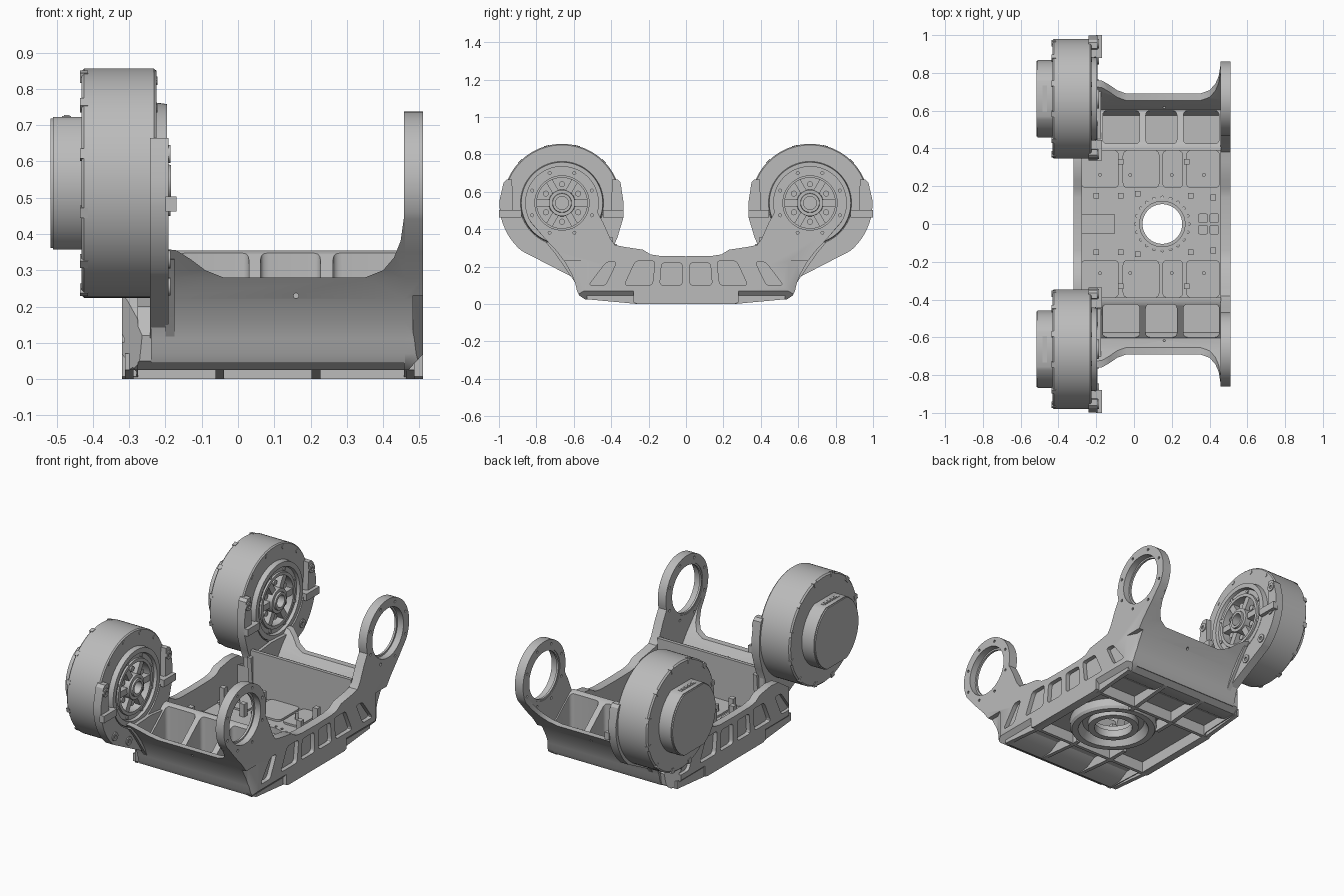
import bpy, bmesh
from math import sin, cos, pi, radians
from mathutils import Matrix, Vector

if "Cube" in bpy.data.objects:
    bpy.data.objects.remove(bpy.data.objects["Cube"])

grey = bpy.data.materials.new("machined_grey")
grey.use_nodes = True
grey.diffuse_color = (0.5, 0.5, 0.5, 1)
grey.node_tree.nodes["Principled BSDF"].inputs["Base Color"].default_value = (0.5, 0.5, 0.5, 1)


def frame(origin, u, v, w):
    m = Matrix((u, v, w)).transposed().to_4x4()
    m.translation = origin
    return m


def along_x(x, y=0, z=0):
    return frame((x, y, z), (0, 1, 0), (0, 0, 1), (1, 0, 0))


def along_y(y):
    return frame((0, y, 0), (1, 0, 0), (0, 0, 1), (0, 1, 0))


def along_z(x=0, y=0, z=0):
    return Matrix.Translation((x, y, z))


def finish(name, bm):
    bmesh.ops.remove_doubles(bm, verts=bm.verts, dist=1e-5)
    bmesh.ops.recalc_face_normals(bm, faces=bm.faces)
    me = bpy.data.meshes.new(name)
    bm.to_mesh(me)
    bm.free()
    me.materials.append(grey)
    ob = bpy.data.objects.new(name, me)
    bpy.context.collection.objects.link(ob)
    return ob


def prism(name, pts, m, depth):
    bm = bmesh.new()
    lo = [bm.verts.new(m @ Vector((u, v, 0))) for u, v in pts]
    hi = [bm.verts.new(m @ Vector((u, v, depth))) for u, v in pts]
    bm.faces.new(lo)
    bm.faces.new(hi)
    for i in range(len(pts)):
        j = (i + 1) % len(pts)
        bm.faces.new((lo[i], lo[j], hi[j], hi[i]))
    return finish(name, bm)


def lathe(name, profile, m, n=64):
    """Revolve a closed (radius, height) profile about the frame's w axis."""
    bm = bmesh.new()
    rings = [[bm.verts.new(m @ Vector((r * cos(2 * pi * k / n), r * sin(2 * pi * k / n), h)))
              for k in range(n)] for r, h in profile]
    for a, b in zip(rings, rings[1:] + rings[:1]):
        for k in range(n):
            bm.faces.new((a[k], a[k - 1], b[k - 1], b[k]))
    return finish(name, bm)


def disc(name, r, m, depth, n=32):
    return prism(name, arc(0, 0, r, 0, 360 - 360 / n, n), m, depth)


def arc(cx, cy, r, a, b, n):
    angles = [radians(a + (b - a) * i / (n - 1)) for i in range(n)]
    return [(cx + r * cos(t), cy + r * sin(t)) for t in angles]


def rounded(pts, r=0.02, n=4):
    out = []
    for i, p in enumerate(pts):
        p, a, b = Vector(p), Vector(pts[i - 1]), Vector(pts[(i + 1) % len(pts)])
        s = p + (a - p).normalized() * min(r, (a - p).length * 0.45)
        e = p + (b - p).normalized() * min(r, (b - p).length * 0.45)
        for k in range(n + 1):
            t = k / n
            out.append(tuple(s * (1 - t) ** 2 + p * 2 * t * (1 - t) + e * t * t))
    return out


def rect(u0, u1, v0, v1):
    return [(u0, v0), (u1, v0), (u1, v1), (u0, v1)]


def box(name, x0, x1, y0, y1, z0, z1):
    return prism(name, rect(x0, x1, y0, y1), along_z(0, 0, z0), z1 - z0)


def flip(pts):
    return [(-u, v) for u, v in reversed(pts)]


def apply(ob, mod):
    bpy.context.view_layer.objects.active = ob
    bpy.ops.object.modifier_apply(modifier=mod.name)


def cut(ob, cutters):
    for c in cutters:
        mod = ob.modifiers.new("cut", "BOOLEAN")
        mod.operation, mod.solver, mod.object = "DIFFERENCE", "EXACT", c
        apply(ob, mod)
        bpy.data.objects.remove(c)


def mirror(*obs):
    for ob in obs:
        mod = ob.modifiers.new("mirror", "MIRROR")
        mod.use_axis = (False, True, False)
        mod.use_mirror_merge = False
        apply(ob, mod)


CY, CZ = 0.663, 0.54
HX = 0.15  # centre of the floor opening

# Floor plate with its opening and raised panels
floor = prism("floor_plate", rounded(rect(-0.31, 0.49, -0.5, 0.5), 0.03), along_z(0, 0, 0.065), 0.03)
cut(floor, [disc("cutter", 0.12, along_z(HX, 0, -0.1), 0.4, 48)]
    + [disc("cutter", 0.008, along_z(HX + 0.14 * cos(k * pi / 10), 0.14 * sin(k * pi / 10), 0), 0.2, 8)
       for k in range(20)])
for x0, x1 in ((-0.28, -0.08), (-0.06, 0.135), (0.15, 0.26), (0.275, 0.455)):
    mirror(prism("floor_panel", rounded(rect(x0, x1, 0.19, 0.39), 0.03), along_z(0, 0, 0.094), 0.012))
box("rear_floor_panel", -0.28, -0.1, -0.05, 0.05, 0.094, 0.108)
for x0 in (0.34, 0.4):
    mirror(prism("connector_block", rounded(rect(x0, x0 + 0.05, 0.005, 0.055), 0.01), along_z(0, 0, 0.094), 0.03))

# Standoffs and clips on the floor
for x, y, z in ((-0.2, 0.15, 0.23), (-0.07, 0.15, 0.17), (0.02, 0.16, 0.15), (0.3, 0.15, 0.17), (0.42, 0.14, 0.2),
                (-0.07, 0.33, 0.17), (0.28, 0.33, 0.17)):
    mirror(box("standoff_block", x - 0.015, x + 0.015, y - 0.015, y + 0.015, 0.09, z))
for x in (-0.18, -0.02, 0.2, 0.37):
    mirror(disc("standoff_pin", 0.01, along_z(x, 0.26, 0.1), 0.045, 12))

# Underside ribs and hub
for x, y in ((-0.3, 0), (-0.05, 0.14), (0.215, 0.225), (0.475, 0)):
    mirror(box("under_cross_rib", x - 0.012, x + 0.012, y, 0.27, 0, 0.07))
    mirror(prism("under_rib_tip", [(0.26, 0), (0.53, 0.025), (0.53, 0.07), (0.26, 0.07)], along_x(x - 0.012), 0.024))
mirror(box("under_long_rib", -0.3, 0.48, 0.255, 0.275, 0, 0.07))
lathe("under_hub", [(0.122, 0.09), (0.122, 0.05), (0.17, 0.05), (0.195, 0.005), (0.23, 0.005), (0.24, 0.02), (0.24, 0.07)],
      along_z(HX))
lathe("hub_inner_ring", [(0.105, 0.06), (0.105, 0.015), (0.14, 0.015), (0.14, 0.06)], along_z(HX))

# Side boxes: solid rail with three rounded pockets
rail_pts = [(0.39, 0.065), (0.45, 0.03), (0.53, 0.025), (0.57, 0.05), (0.58, 0.11), (0.615, 0.175),
            (0.61, 0.2), (0.43, 0.345), (0.41, 0.355), (0.39, 0.355)]
rail = prism("side_rail", rail_pts, along_x(-0.23), 0.69)
cut(rail, [prism("cutter", rounded(rect(x0, x1, 0.425, 0.6), 0.025), along_z(0, 0, 0.15), 0.4)
           for x0, x1 in ((-0.165, 0.03), (0.062, 0.227), (0.262, 0.45))])
low_rail = prism("side_rail_end", [(0.39, 0.065), (0.45, 0.03), (0.53, 0.025), (0.57, 0.05), (0.58, 0.12), (0.53, 0.2), (0.39, 0.25)],
                 along_x(-0.3), 0.08)


def corner_cutters(x0, x1, y0):
    """Wedges that bevel both corners of a wall, from the face x0 back to x1."""
    pts = [(x0, y0), (x0, 0.68), (x1, 0.68), (x1, 0.6)]
    return [prism("cutter", [(u, s * v) for u, v in pts], along_z(0, 0, -0.01), 0.24) for s in (-1, 1)]


cut(low_rail, corner_cutters(-0.321, -0.25, 0.5))
mirror(rail, low_rail)

# Curved outer skin that sweeps up into the lugs
sweep = [(0.57, 0.045), (0.583, 0.07), (0.592, 0.11), (0.612, 0.16), (0.645, 0.22), (0.69, 0.28), (0.755, 0.35), (0.834, 0.44)]
outer = prism("side_skin", sweep + [(u - 0.03, v + 0.008) for u, v in reversed(sweep)], along_x(-0.24), 0.7)
above = [(-0.3, 0.37), (-0.17, 0.355), (-0.13, 0.33), (-0.09, 0.3), (-0.04, 0.28), (0.35, 0.28), (0.4, 0.3),
         (0.43, 0.335), (0.448, 0.38), (0.458, 0.45), (0.458, 0.6), (-0.3, 0.6)]
cut(outer, [prism("cutter", above, along_y(0.5), 0.5),
            disc("cutter", 0.007, along_y(0.5) @ Matrix.Translation((0.16, 0.23, 0)), 0.3, 12)])
mirror(outer)

# Front lug wall, with bearing rings, bolt holes and outer pockets
low = [(0, 0), (0.26, 0), (0.3, 0.015), (0.54, 0.025)]
crest = [(0.33, 0.305), (0.23, 0.29), (0.19, 0.265), (0.14, 0.257), (0, 0.255)]
lug = low + sweep[:-1] + arc(CY, CZ, 0.197, -30, 195, 40) + [(0.44, 0.43), (0.405, 0.35), (0.38, 0.315)] + crest


def full(half):
    return half[1:-1] + [(0, half[-1][1])] + flip(half[1:-1]) + [(0, half[0][1])]


pockets = [[(0.02, 0.1), (0.14, 0.1), (0.13, 0.22), (0.02, 0.22)],
           [(0.18, 0.1), (0.33, 0.1), (0.27, 0.23), (0.165, 0.23)],
           [(0.43, 0.1), (0.52, 0.1), (0.425, 0.225), (0.37, 0.225)]]


def wall_cutters(x, edge, inner):
    """Outer pockets, and the chamfer under each outer corner."""
    wedge = [(edge, -0.02), (edge, 0.07), (inner, 0.02), (inner, -0.02)]
    return ([prism("cutter", rounded(p, 0.02), along_x(x), 0.05) for q in pockets for p in (q, flip(q))]
            + [prism("cutter", wedge, along_y(y), 0.34) for y in (-0.62, 0.28)])


lug_wall = prism("lug_wall", full(lug), along_x(0.457), 0.053)
holes = wall_cutters(0.485, 0.511, 0.465) + corner_cutters(0.511, 0.482, 0.545)
for side in (-1, 1):
    holes.append(disc("cutter", 0.145, along_x(0.4, side * CY, CZ), 0.2, 48))
    for k in range(8):
        t = (k + 0.5) * pi / 4
        holes.append(disc("cutter", 0.008, along_x(0.4, side * CY + 0.173 * cos(t), CZ + 0.173 * sin(t)), 0.2, 8))
cut(lug_wall, holes)
mirror(lathe("bearing_lip", [(0.135, 0), (0.15, 0), (0.15, 0.012), (0.135, 0.012)], along_x(0.46, CY, CZ)))

# Opposite end wall, below the drums
end = low + sweep[:3] + [(0.59, 0.13), (0.52, 0.22), (0.4, 0.3)] + crest
end_wall = prism("end_wall", full(end), along_x(-0.32), 0.045)
cut(end_wall, wall_cutters(-0.345, -0.321, -0.28) + corner_cutters(-0.321, -0.25, 0.5))

# Drum bracket: cradle with two ears, clamp bars and bolts
cradle = (arc(CY, CZ, 0.335, -8, -50, 16) + [(0.6, 0.14), (0.56, 0.09), (0.4, 0.09), (0.39, 0.3), (0.365, 0.36), (0.335, 0.46)]
          + [(0.335, 0.55), (0.35, 0.65), (0.365, 0.665), (0.395, 0.665), (0.4, 0.5)]
          + arc(CY, CZ, 0.225, 190, 350, 32)
          + [(0.925, 0.5), (0.93, 0.665), (0.96, 0.665), (0.975, 0.65), (0.998, 0.55)])
mirror(prism("drum_bracket", cradle, along_x(-0.242), 0.05))
for y0, y1 in ((0.335, 0.445), (0.88, 1.0)):
    mirror(box("clamp_bar", -0.2, -0.17, y0, y1, 0.462, 0.503))
for y, z in ((0.37, 0.62), (0.955, 0.62), (0.95, 0.475), (0.87, 0.33), (0.74, 0.255), (0.38, 0.475)):
    mirror(lathe("bracket_bolt", [(0.01, 0), (0.025, 0), (0.025, 0.008), (0.01, 0.008)], along_x(-0.194, y, z), 16))
web = [(0.37, 0.32), (0.39, 0.1), (0.59, 0.11), (0.7, 0.27), (0.75, 0.33), (0.56, 0.34)]
mirror(prism("bracket_foot", web, along_x(-0.2), 0.025))

# Motor drum
drum_profile = [(0, -0.432), (0.308, -0.432), (0.316, -0.424), (0.316, -0.232), (0.31, -0.225), (0.222, -0.225), (0.218, -0.195),
                (0.19, -0.195), (0.185, -0.212), (0.16, -0.212), (0.158, -0.202), (0.14, -0.202), (0.138, -0.25), (0, -0.25)]
mirror(lathe("motor_drum", drum_profile, along_x(0, CY, CZ), 96))
mirror(lathe("output_hub", [(0.035, -0.255), (0.035, -0.185), (0.05, -0.185), (0.052, -0.195), (0.07, -0.195), (0.072, -0.255)],
             along_x(0, CY, CZ), 48))


def around(count, start=0):
    return [along_x(0, CY, CZ) @ Matrix.Rotation(start + 2 * pi * k / count, 4, "Z") for k in range(count)]


for m in around(6):
    mirror(prism("hub_spoke", rect(0.065, 0.142, -0.018, 0.018), m @ Matrix.Translation((0, 0, -0.255)), 0.048))
for m in around(6, pi / 6):
    mirror(disc("hub_bolt", 0.016, m @ Matrix.Translation((0.1, 0, -0.255)), 0.035, 12))
for m in around(8, pi / 8):
    mirror(disc("ring_bolt", 0.01, m @ Matrix.Translation((0.172, 0, -0.215)), 0.01, 10))
for m in around(12, pi / 12):
    mirror(disc("face_bolt", 0.012, m @ Matrix.Translation((0.292, 0, -0.23)), 0.008, 10))
    mirror(prism("rim_clip", rect(0.29, 0.3175, -0.014, 0.014), m @ Matrix.Translation((0, 0, -0.436)), 0.022))

# Rear cap with flat top and bottom, and its connector
cap = arc(0, 0, 0.205, -63, 63, 24) + arc(0, 0, 0.205, 117, 243, 24)
mirror(prism("drum_cap", cap, along_x(-0.51, CY, CZ), 0.08))
mirror(prism("drum_cap_face", [(u * 0.975, v * 0.975) for u, v in cap], along_x(-0.517, CY, CZ), 0.01))
mirror(box("cap_connector", -0.485, -0.46, CY - 0.07, CY + 0.07, 0.715, 0.725))
for k in range(4):
    y = CY - 0.045 + k * 0.03
    mirror(box("connector_pin", -0.48, -0.465, y - 0.009, y + 0.009, 0.72, 0.728))

# Smooth the curved parts and keep edges crisp
for ob in bpy.context.scene.objects:
    ob.select_set(ob.type == "MESH")
bpy.ops.object.shade_smooth_by_angle(angle=radians(30))
